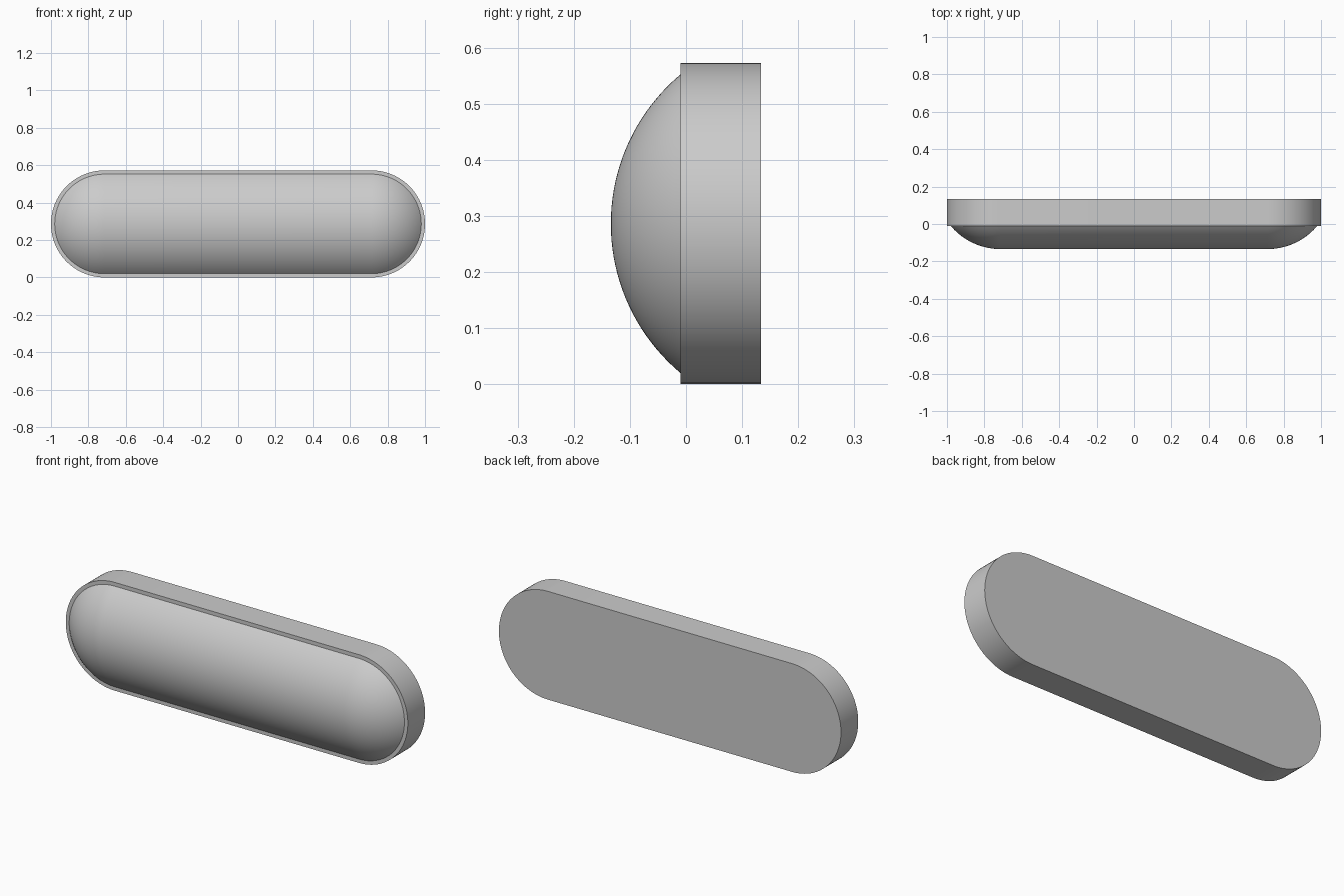
import bpy, bmesh
from math import sin, cos, pi, asin, hypot

if "Cube" in bpy.data.objects:
    bpy.data.objects.remove(bpy.data.objects["Cube"], do_unlink=True)

HALF_STRAIGHT = 0.714   # end-cap centres
RADIUS = 0.286          # base outline, also the height of its centre
DOME_RADIUS = 0.266
BACK, FACE, CROWN = 0.134, -0.01, -0.134
SEGMENTS = 48           # per rounded end

grey = bpy.data.materials.new("Plain grey")
grey.use_nodes = True
colour = (0.6, 0.6, 0.6, 1)
grey.diffuse_color = colour
grey.node_tree.nodes["Principled BSDF"].inputs["Base Color"].default_value = colour


def stadium_ring(bm, radius, y):
    """Pill-shaped loop of vertices in the xz plane."""
    ring = []
    for side, start in ((1, -pi / 2), (-1, pi / 2)):
        for i in range(SEGMENTS + 1):
            a = start + pi * i / SEGMENTS
            ring.append(bm.verts.new((side * HALF_STRAIGHT + radius * cos(a), y,
                                      RADIUS + radius * sin(a))))
    return ring


def pill(name, profile, cap_front):
    """Loft pill-shaped loops through (radius, y) pairs, back to front."""
    bm = bmesh.new()
    rings = [stadium_ring(bm, r, y) for r, y in profile]
    for a, b in zip(rings, rings[1:]):
        for i in range(len(a)):
            j = (i + 1) % len(a)
            bm.faces.new((a[i], a[j], b[j], b[i]))
    bm.faces.new(rings[0])
    if cap_front:
        bm.faces.new(rings[-1])
    bmesh.ops.remove_doubles(bm, verts=bm.verts, dist=1e-5)
    bmesh.ops.recalc_face_normals(bm, faces=bm.faces)
    mesh = bpy.data.meshes.new(name)
    bm.to_mesh(mesh)
    bm.free()
    mesh.materials.append(grey)
    obj = bpy.data.objects.new(name, mesh)
    bpy.context.collection.objects.link(obj)
    bpy.ops.object.select_all(action="DESELECT")
    obj.select_set(True)
    bpy.context.view_layer.objects.active = obj
    bpy.ops.object.shade_smooth_by_angle(angle=pi / 6)


# Flat-backed base plate
pill("base_plate", [(RADIUS, BACK), (RADIUS, FACE)], True)

# Domed lens, a circular arc swept round the pill outline
rise = FACE - CROWN
arc = (DOME_RADIUS ** 2 + rise ** 2) / (2 * rise)
spread = asin(DOME_RADIUS / arc)
STEPS = 20
dome = [(arc * sin(spread * (1 - k / STEPS)),
         CROWN + arc * (1 - cos(spread * (1 - k / STEPS)))) for k in range(STEPS + 1)]
pill("domed_lens", dome, False)
